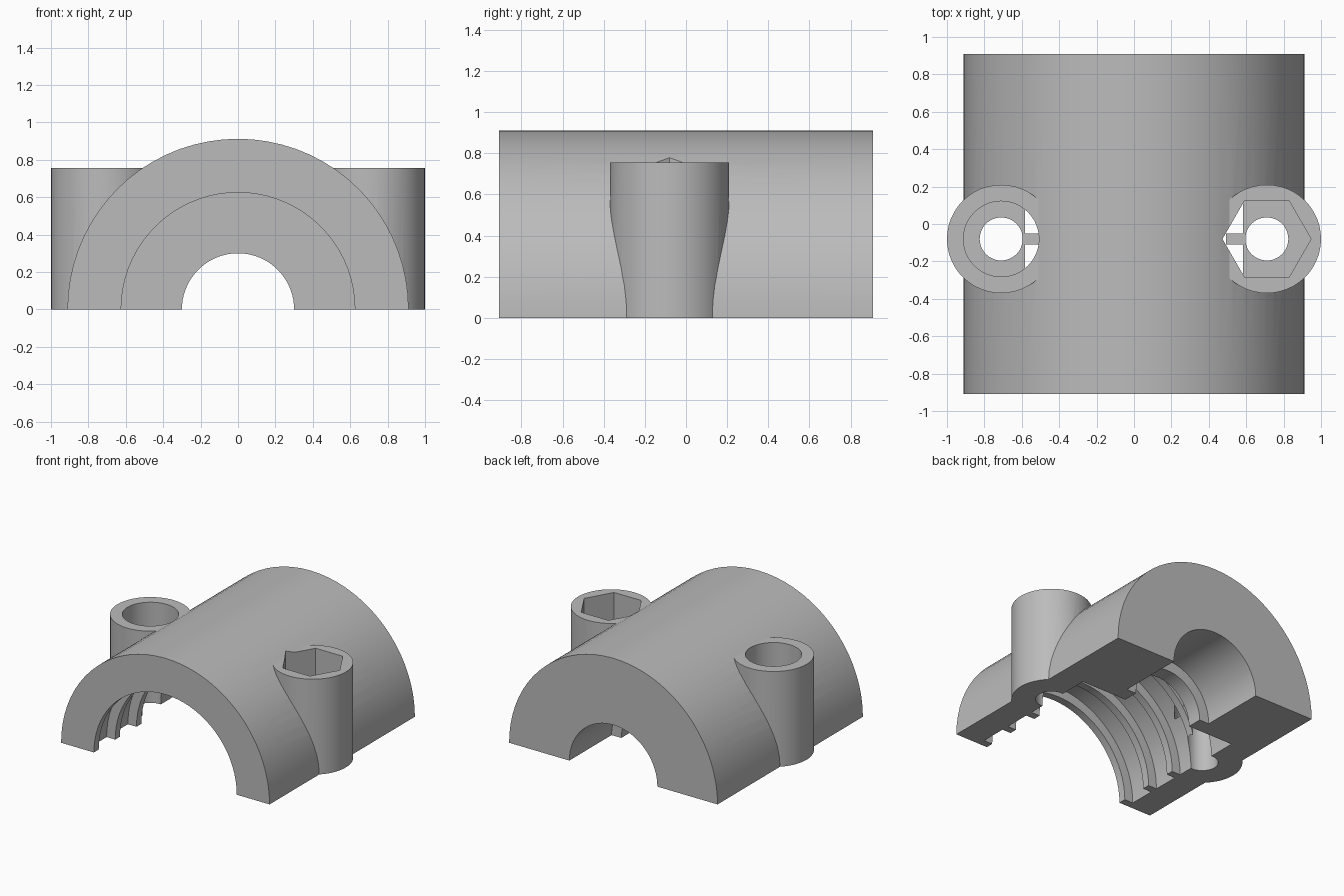
import bpy
import bmesh
import math
from mathutils import Vector, Matrix

cube = bpy.data.objects.get("Cube")
if cube:
    bpy.data.objects.remove(cube, do_unlink=True)

grey = bpy.data.materials.new("mid grey")
grey.use_nodes = True
grey.diffuse_color = (0.5, 0.5, 0.5, 1)
grey.node_tree.nodes["Principled BSDF"].inputs["Base Color"].default_value = (0.5, 0.5, 0.5, 1)


def finish(name, bm):
    bmesh.ops.remove_doubles(bm, verts=bm.verts, dist=1e-5)
    bmesh.ops.recalc_face_normals(bm, faces=bm.faces)
    mesh = bpy.data.meshes.new(name)
    bm.to_mesh(mesh)
    bm.free()
    mesh.materials.append(grey)
    obj = bpy.data.objects.new(name, mesh)
    bpy.context.scene.collection.objects.link(obj)
    return obj


def prism(name, points, depth):
    """Extrude a closed outline along a vector."""
    bm = bmesh.new()
    face = bm.faces.new([bm.verts.new(p) for p in points])
    out = bmesh.ops.extrude_face_region(bm, geom=[face])
    moved = [g for g in out["geom"] if isinstance(g, bmesh.types.BMVert)]
    bmesh.ops.translate(bm, verts=moved, vec=Vector(depth))
    return finish(name, bm)


def post(name, x, radius, bottom, top, sides=48):
    """Upright prism on a bolt axis."""
    ring = [(x + radius * math.cos(math.tau * i / sides),
             BOLT_Y + radius * math.sin(math.tau * i / sides), bottom)
            for i in range(sides)]
    return prism(name, ring, (0, 0, top - bottom))


def lathe_y(name, profile):
    """Revolve (radius, y) points about the y axis."""
    bm = bmesh.new()
    verts = [bm.verts.new((r, y, 0)) for r, y in profile]
    edges = [bm.edges.new(pair) for pair in zip(verts, verts[1:])]
    bmesh.ops.spin(bm, geom=verts + edges, cent=(0, 0, 0), axis=(0, 1, 0),
                   angle=math.tau, steps=72, use_merge=False)
    return finish(name, bm)


def combine(target, tool, operation):
    mod = target.modifiers.new(operation, 'BOOLEAN')
    mod.operation = operation
    mod.solver = 'EXACT'
    mod.object = tool
    graph = bpy.context.evaluated_depsgraph_get()
    mesh = bpy.data.meshes.new_from_object(target.evaluated_get(graph))
    target.modifiers.clear()
    target.data = mesh
    bpy.data.objects.remove(tool, do_unlink=True)


OUTER, HALF, BOLT_X, BOLT_Y = 0.912, 0.908, 0.71, -0.08
RIB, GROOVE, LIP, BORE = 0.625, 0.70, 0.30, 0.385
FLOOR = 0.385

# Half-round shell
arc = [(OUTER * math.cos(math.pi * i / 36), -HALF, OUTER * math.sin(math.pi * i / 36))
       for i in range(37)]
clamp = prism("clamp_half", [(x, y, max(z, 0)) for x, y, z in arc], (0, 2 * HALF, 0))

# Bolt bosses on both sides
for side in (-1, 1):
    combine(clamp, post("boss", side * BOLT_X, 0.29, 0, 0.755), 'UNION')

# Ribbed cavity at the front, narrow lip, then the rear bore
profile = [(0, -1.1), (RIB, -1.1)]
for i in range(4):
    start = -HALF + 0.266 * i
    rib_end = start + 0.06
    groove_end = start + 0.266 if i < 3 else 0.26
    profile += [(RIB, rib_end), (GROOVE, rib_end), (GROOVE, groove_end)]
    if i < 3:
        profile.append((RIB, groove_end))
profile += [(LIP, 0.26), (LIP, 0.38), (BORE, 0.38), (BORE, 1.1), (0, 1.1)]
combine(clamp, lathe_y("cavity_cutter", profile), 'DIFFERENCE')

# Bolt holes, round head pocket and hexagonal nut pocket
for side in (-1, 1):
    combine(clamp, post("hole_cutter", side * BOLT_X, 0.115, -0.2, 1.2), 'DIFFERENCE')
combine(clamp, post("head_pocket_cutter", -BOLT_X, 0.202, FLOOR, 1.2), 'DIFFERENCE')
combine(clamp, post("nut_pocket_cutter", BOLT_X, 0.237, FLOOR, 1.2, 6), 'DIFFERENCE')

# Smooth curved faces, sharp edges
bpy.ops.object.select_all(action='DESELECT')
clamp.select_set(True)
bpy.context.view_layer.objects.active = clamp
bpy.ops.object.shade_smooth_by_angle(angle=math.radians(30))
